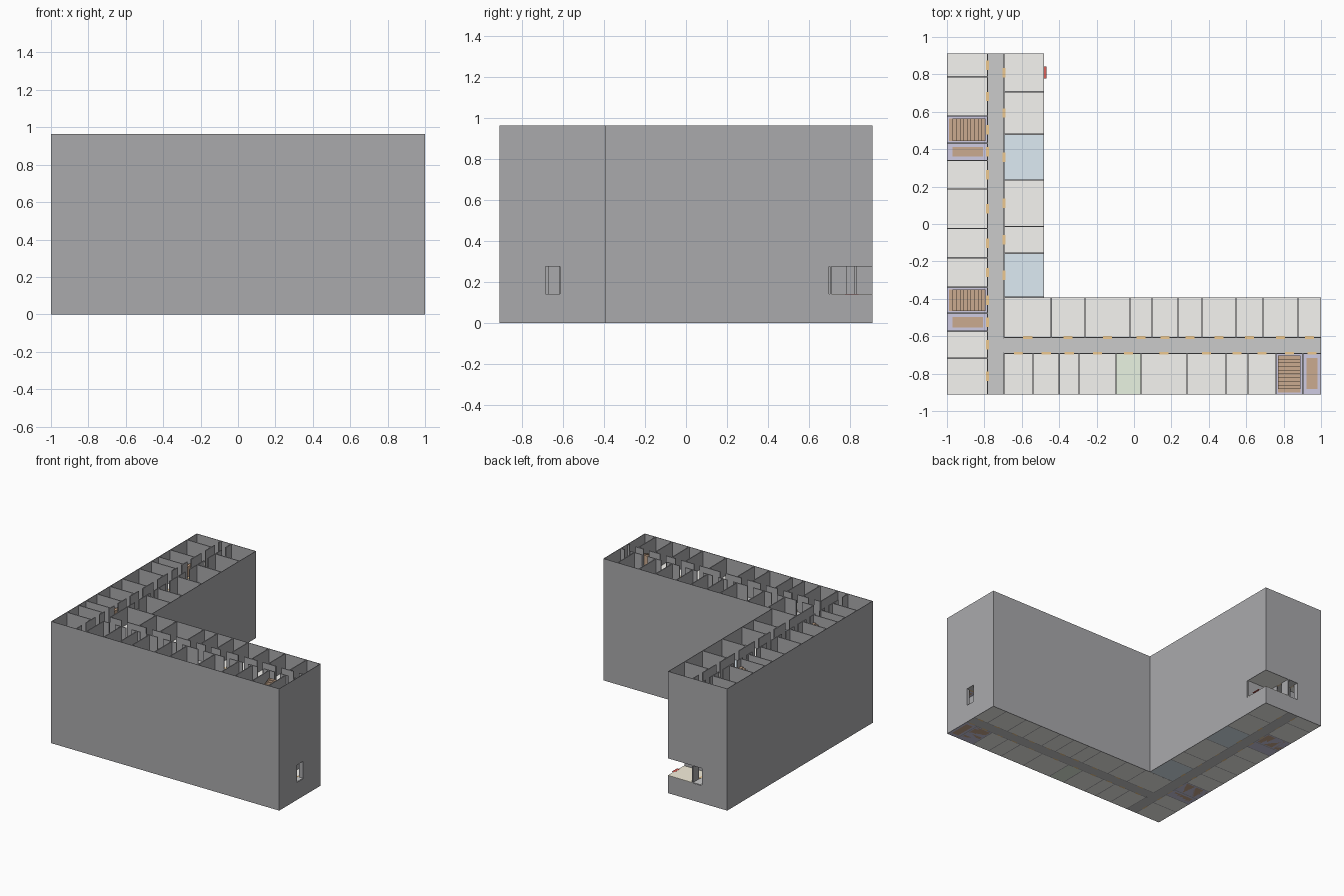
import bpy, bmesh
from mathutils import Matrix, Vector

if "Cube" in bpy.data.objects:
    bpy.data.objects.remove(bpy.data.objects["Cube"])

H, LEVELS = 0.965, 7
S = H / LEVELS          # storey height
T, P, SLAB = 0.004, 0.007, 0.003   # outer wall, partition and slab thickness
CW, CE = -0.783, -0.695  # long corridor, west and east walls
CS, CN = -0.692, -0.607  # side corridor, south and north walls
HS, HN = -0.688, -0.617  # opening at the end of the side corridor
WX, EX, SY, NY = -1.0, -0.48, -0.912, 0.912
IN_Y = -0.392            # inner corner of the L
LOBBY = 0.699            # south edge of the open lobby wall

WEST = [SY, -0.717, -0.573, -0.478, -0.338, -0.18, -0.024, 0.187, 0.34, 0.432, 0.577, 0.787, NY]
EAST = [IN_Y, -0.157, -0.013, 0.235, 0.48, 0.707, NY]
NORTH = [CE, -0.443, -0.262, -0.021, 0.096, 0.235, 0.364, 0.545, 0.69, 0.877, 1.0]
SOUTH = [CE, -0.54, -0.40, -0.294, -0.096, 0.037, 0.283, 0.492, 0.61, 0.759, 0.903, 1.0]


def material(name, col):
    m = bpy.data.materials.new(name)
    m.diffuse_color = (*col, 1)
    m.use_nodes = True
    m.node_tree.nodes["Principled BSDF"].inputs["Base Color"].default_value = m.diffuse_color
    return m


MAT = {
    "wall": material("wall_grey", (0.40, 0.40, 0.415)),
    "room": material("room_floor", (0.92, 0.91, 0.88)),
    "hall": material("corridor_floor", (0.55, 0.55, 0.55)),
    "blue": material("blue_floor", (0.73, 0.83, 0.90)),
    "green": material("green_floor", (0.82, 0.90, 0.76)),
    "lift": material("lift_floor", (0.62, 0.60, 0.76)),
    "cream": material("lobby_floor", (0.92, 0.87, 0.72)),
    "brown": material("stair_brown", (0.60, 0.41, 0.28)),
    "door": material("door_orange", (0.85, 0.58, 0.28)),
    "red": material("exit_red", (0.70, 0.12, 0.10)),
}


def boxes(name, items, mat="wall"):
    """One object from boxes given as (x0, x1, y0, y1, z0, z1)."""
    bm = bmesh.new()
    for x0, x1, y0, y1, z0, z1 in items:
        c = Vector(((x0 + x1) / 2, (y0 + y1) / 2, (z0 + z1) / 2))
        bmesh.ops.create_cube(bm, size=1, matrix=Matrix.Translation(c) @ Matrix.Diagonal((x1 - x0, y1 - y0, z1 - z0, 1)))
    me = bpy.data.meshes.new(name)
    bm.to_mesh(me)
    bm.free()
    ob = bpy.data.objects.new(name, me)
    bpy.context.collection.objects.link(ob)
    me.materials.append(MAT[mat])
    return ob


# Outer shell; the entrance walls are open on the second storey
boxes("outer_walls", [
    (WX, WX + T, SY, NY, 0, H),
    (WX + T, 1 - T, SY, SY + T, 0, H),
    (WX + T, CW, NY - T, NY, 0, H),
    (EX - T, EX, IN_Y, LOBBY, 0, H),
    (EX - T, 1 - T, IN_Y - T, IN_Y, 0, H),
    (1 - T, 1, SY, HS, 0, H),
    (1 - T, 1, HN, IN_Y, 0, H),
])
upper = []
for z0, z1 in ((0, S), (2 * S, H)):
    upper += [(CW, EX, NY - T, NY, z0, z1), (EX - T, EX, LOBBY, NY - T, z0, z1), (1 - T, 1, HS, HN, z0, z1)]
boxes("entrance_walls", upper)

# Rows of rooms: name, bounds, corridor wall position, outer wall position, runs along y?
ROWS = [("west", WEST, CW, WX, True), ("east", EAST, CE, EX, True),
        ("north", NORTH, CN, IN_Y, False), ("south", SOUTH, CS, SY, False)]
SPECIAL = {("west", 2): "lift", ("west", 3): "stair", ("west", 8): "lift", ("west", 9): "stair",
           ("south", 9): "stair", ("south", 10): "lift", ("south", 4): "green",
           ("east", 0): "blue", ("east", 3): "blue"}
DOOR = 0.05


def oriented(a0, a1, b0, b1, z0, z1, along_y):
    """Box from the along-row range a and the across-row range b."""
    b0, b1 = min(b0, b1), max(b0, b1)
    return (b0, b1, a0, a1, z0, z1) if along_y else (a0, a1, b0, b1, z0, z1)


floors = {k: [] for k in ("room", "blue", "green", "lift", "cream")}
thresholds, stairs, lifts = [], [], []
h = P / 2
for name, bounds, inner, outer, along_y in ROWS:
    out = 1 if outer > inner else -1
    parts, hall = [], []
    # Partitions between rooms
    for a in bounds[1:-1]:
        parts.append(oriented(a - h, a + h, inner + out * h, outer - out * T, 0, H, along_y))
    # Corridor wall pieces either side of each door
    start = bounds[0]
    for i, (a, b) in enumerate(zip(bounds, bounds[1:])):
        m, kind = (a + b) / 2, SPECIAL.get((name, i), "room")
        hall.append(oriented(start, m - DOOR / 2, inner - h, inner + h, 0, H, along_y))
        start = m + DOOR / 2
        for k in range(LEVELS):
            z = k * S
            tile = oriented(a + h, b - h, inner + out * h, outer - out * T, z, z + SLAB, along_y)
            key = "lift" if kind in ("lift", "stair") else kind
            if name == "east" and i == 5 and k == 1:
                key = "cream"
                tile = (CE + h, EX, a + h, NY, z, z + SLAB)
            floors[key].append(tile)
            thresholds.append(oriented(m - DOOR / 2, m + DOOR / 2, inner - 2 * h, inner + 2 * h, z, z + SLAB + 0.001, along_y))
            # Lift platform
            if kind == "lift":
                lifts.append(oriented(a + 0.02, b - 0.02, inner + out * 0.025, outer - out * 0.03, z, z + 0.01, along_y))
            # Ten solid steps rising toward the corridor
            if kind == "stair":
                far, near = outer - out * 0.01, inner + out * 0.012
                d = (near - far) / 10
                for s in range(10):
                    stairs.append(oriented(a + 0.012, b - 0.012, far + s * d, far + (s + 1) * d,
                                           z, z + (s + 1) * S * 0.06, along_y))
    hall.append(oriented(start, bounds[-1], inner - h, inner + h, 0, H, along_y))
    boxes(name + "_partitions", parts)
    boxes(name + "_corridor_wall", hall)

# End walls where the side wing meets the long corridor
boxes("junction_walls", [(CE - h, CE + h, SY + T, CS, 0, H), (CE - h, CE + h, CN, IN_Y, 0, H),
                         (CE, EX, IN_Y - h, IN_Y + h, 0, H)])

# Floors
for key, items in floors.items():
    boxes(key + "_floors", items, key)
corridors = []
for k in range(LEVELS):
    z = k * S
    corridors += [(CW + h, CE - h, SY + T, NY - T, z, z + SLAB), (CE - h, 1 - T, CS + h, CN - h, z, z + SLAB)]
boxes("corridor_floors", corridors, "hall")
boxes("door_thresholds", thresholds, "door")
boxes("stairs", stairs, "brown")
boxes("lift_platforms", lifts, "brown")

# Exit marker at the open lobby
boxes("exit_threshold", [(EX - 0.01, EX + 0.012, 0.778, 0.843, S, S + SLAB + 0.001)], "red")
